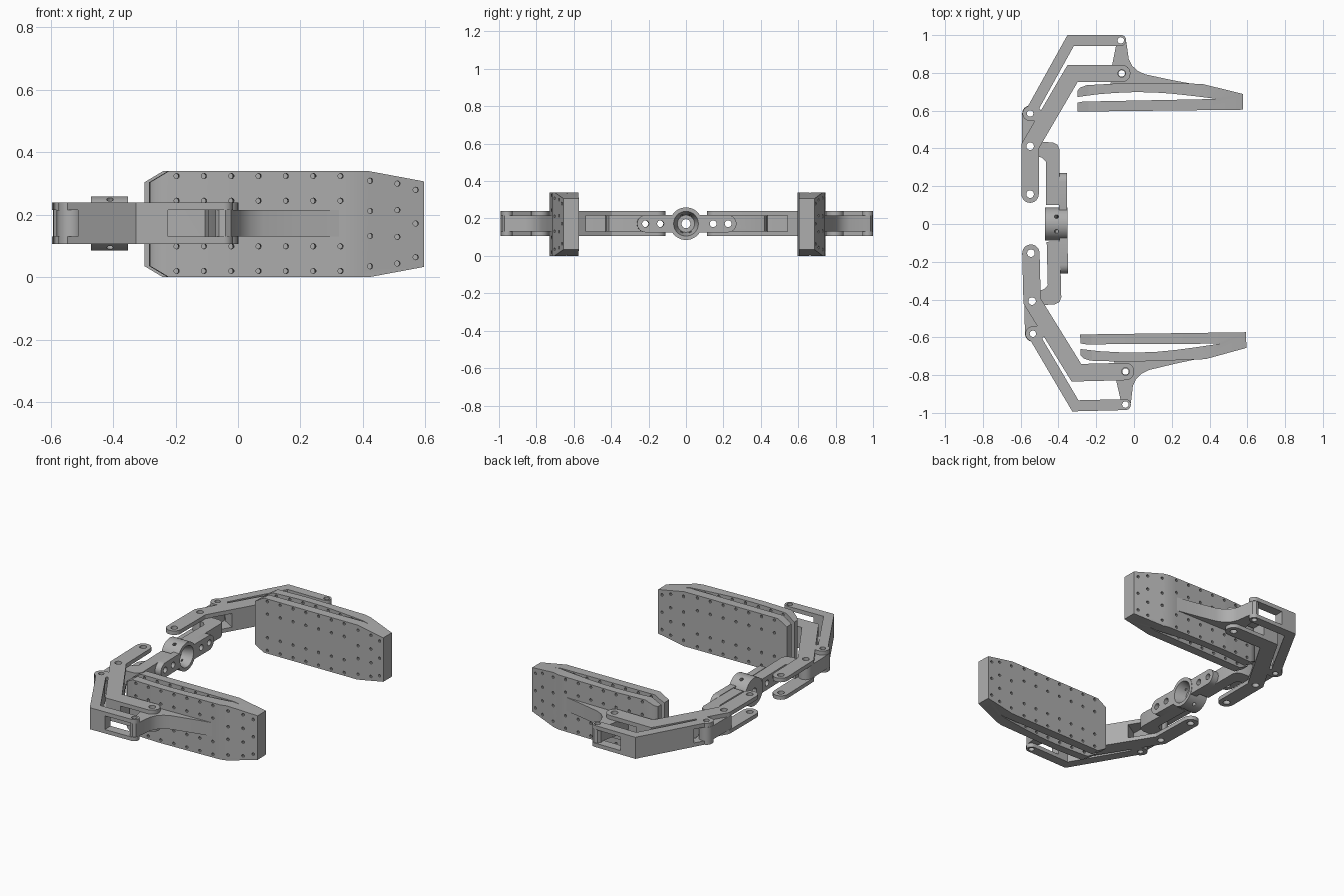
import bpy, bmesh, math
from mathutils import Vector, Matrix

if "Cube" in bpy.data.objects:
    bpy.data.objects.remove(bpy.data.objects["Cube"], do_unlink=True)

GREY = (0.42, 0.42, 0.42, 1)
grey = bpy.data.materials.new("plain grey")
grey.use_nodes = True
grey.diffuse_color = GREY
grey.node_tree.nodes["Principled BSDF"].inputs["Base Color"].default_value = GREY

MID = 0.172                      # height of the linkage centre plane
TONGUE = (0.13, 0.215)           # thickness of parts that sit inside the forks
FORK = (0.106, 0.24)             # full thickness of the forked links


def finish(name, bm):
    bmesh.ops.recalc_face_normals(bm, faces=bm.faces)
    mesh = bpy.data.meshes.new(name)
    bm.to_mesh(mesh)
    bm.free()
    mesh.materials.append(grey)
    ob = bpy.data.objects.new(name, mesh)
    bpy.context.collection.objects.link(ob)
    return ob


def prism(name, pts, lo, hi, axis="z"):
    """Extrude a 2D outline along z (outline in xy) or y (outline in xz)."""
    place = (lambda a, b, c: (a, b, c)) if axis == "z" else (lambda a, b, c: (a, c, b))
    bm = bmesh.new()
    face = bm.faces.new([bm.verts.new(place(a, b, lo)) for a, b in pts])
    ext = bmesh.ops.extrude_face_region(bm, geom=[face])["geom"]
    shift = Vector(place(0, 0, hi - lo))
    bmesh.ops.translate(bm, vec=shift, verts=[v for v in ext if isinstance(v, bmesh.types.BMVert)])
    return finish(name, bm)


def bar(path, r, rounded=True):
    """Outline of a bent bar with mitred corners and round or flat ends."""
    p = [Vector(q) for q in path]
    d = [(b - a).normalized() for a, b in zip(p, p[1:])]
    n = [Vector((-v.y, v.x)) for v in d]
    off = [n[0]] + [(a + b) / (1 + a.dot(b)) for a, b in zip(n, n[1:])] + [n[-1]]

    def cap(c, nn, dd):
        if not rounded:
            return []
        arc = [math.pi * k / 12 for k in range(1, 12)]
        return [c + r * (nn * math.cos(a) + dd * math.sin(a)) for a in arc]

    left = [c + o * r for c, o in zip(p, off)]
    right = [c - o * r for c, o in zip(p, off)]
    return left + cap(p[-1], n[-1], d[-1]) + right[::-1] + cap(p[0], -n[0], -d[0])


def pins(centres, r, length, axis, sides=20):
    """One cutter made of several cylinders along the given axis."""
    bm = bmesh.new()
    for c in centres:
        turn = Vector((0, 0, 1)).rotation_difference(Vector(axis)).to_matrix().to_4x4()
        bmesh.ops.create_cone(bm, cap_ends=True, segments=sides, radius1=r, radius2=r,
                              depth=length, matrix=Matrix.Translation(c) @ turn)
    return finish("cutter", bm)


def cut(ob, cutter, op="DIFFERENCE"):
    mod = ob.modifiers.new("cut", "BOOLEAN")
    mod.operation, mod.solver, mod.object = op, "EXACT", cutter
    with bpy.context.temp_override(object=ob, active_object=ob):
        bpy.ops.object.modifier_apply(modifier=mod.name)
    bpy.data.objects.remove(cutter, do_unlink=True)


def drill(ob, pivots, r=0.02):
    cut(ob, pins([(x, y, MID) for x, y in pivots], r, 0.5, (0, 0, 1)))


# Pivot points of one side
drive, base_in, base_out = (-0.55, 0.158), (-0.55, 0.412), (-0.55, 0.585)
tip_in, tip_out = (-0.065, 0.797), (-0.07, 0.972)
half = []

# Bent crank, forked at both ends
crank_bend = (-0.325, 0.797)
crank = prism("crank_link", bar([drive, base_in, crank_bend, tip_in], 0.046), *FORK)
cut(crank, prism("cutter", bar([(-0.55, 0.05), base_in, (-0.46, 0.566)], 0.06, False), *TONGUE))
cut(crank, prism("cutter", bar([(-0.25, 0.797), (0.05, 0.797)], 0.06, False), *TONGUE))
drill(crank, [drive, base_in, tip_in])
half.append(crank)

# Slim outer link, forked at both ends
outer = prism("outer_link", bar([base_out, (-0.335, 0.972), tip_out], 0.029), *FORK)
cut(outer, prism("cutter", bar([base_out, (-0.53, 0.585)], 0.04), *FORK), "UNION")
cut(outer, prism("cutter", bar([(-0.6, 0.495), (-0.505, 0.666)], 0.09, False), *TONGUE))
cut(outer, prism("cutter", bar([(-0.25, 0.972), (0.05, 0.972)], 0.06, False), *TONGUE))
drill(outer, [base_out, tip_out], 0.017)
half.append(outer)

# Base arm, its pivot tongue and its bolted flange
arm = prism("base_arm", [(-0.395, 0.1), (-0.395, 0.395), (-0.405, 0.42), (-0.43, 0.432),
                         (-0.515, 0.435), (-0.515, 0.36), (-0.485, 0.35), (-0.465, 0.33),
                         (-0.465, 0.1)], *TONGUE)
tongue = prism("base_tongue", bar([base_in, base_out], 0.042), *TONGUE)
drill(tongue, [base_in, base_out])
flange_outline = bar([(0.07, MID), (0.224, MID)], 0.046)
flange = prism("base_flange", flange_outline, 0, 0.042)
flange.data.transform(Matrix(((0, 0, 1, -0.397), (1, 0, 0, 0), (0, 1, 0, 0), (0, 0, 0, 1))))
for ob in (arm, flange):
    cut(ob, pins([(-0.42, y, MID) for y in (0.145, 0.225)], 0.018, 0.3, (1, 0, 0)))
half += [arm, tongue, flange]

# Split finger pad: V-shaped section trimmed to a chamfered side outline
pad = prism("finger_pad", [
    (-0.30, 0.595), (0.578, 0.605), (0.578, 0.688), (0.36, 0.742), (0.2, 0.744), (-0.05, 0.746),
    (-0.25, 0.735), (-0.285, 0.722), (-0.30, 0.705), (-0.30, 0.672), (-0.2, 0.686),
    (-0.1, 0.694), (0, 0.698), (0.1, 0.697), (0.2, 0.69), (0.32, 0.677), (0.44, 0.662),
    (-0.27, 0.648), (-0.30, 0.642)], -0.01, 0.35)
cut(pad, prism("cutter", [(-0.31, 0.042), (-0.31, 0.298), (-0.24, 0.34), (0.40, 0.34),
                          (0.60, 0.303), (0.60, 0.037), (0.40, 0), (-0.24, 0)],
               0.5, 0.9, "y"), "INTERSECT")
holes = [(-0.215 + 0.0875 * i, MID + s * h) for i in range(7) for s in (-1, 1) for h in (0.073, 0.152)]
holes += [(x, MID + s * h) for x, a, b in ((0.405, 0.04, 0.137), (0.493, 0.043, 0.128))
          for s in (-1, 1) for h in (a, b)]
holes += [(0.552, MID + h) for h in (-0.108, 0, 0.108)]
cut(pad, pins([(x, 0.67, z) for x, z in holes], 0.0085, 0.4, (0, 1, 0), 10))
half.append(pad)

# Finger bracket: tapered rib rising to the two link pivots
bracket = prism("finger_bracket", [
    (-0.125, 0.725), (0.33, 0.725), (0.33, 0.738), (0.2, 0.762), (0.06, 0.792), (0.02, 0.81),
    (-0.01, 0.838), (-0.028, 0.875), (-0.04, 0.96), (-0.047, 0.987), (-0.065, 0.997),
    (-0.085, 0.993), (-0.097, 0.975), (-0.095, 0.945), (-0.115, 0.845)], TONGUE[0], TONGUE[1])
drill(bracket, [tip_in, tip_out], 0.017)
half.append(bracket)

# Mirror the whole side, with the slight turn the mechanism stands at
turned = (Matrix.Translation((-0.045, -0.781, 0)) @ Matrix.Rotation(0.025, 4, "Z")
          @ Matrix.Translation((0.065, 0.797, 0)) @ Matrix.Scale(-1, 4, (0, 1, 0)))
parts = list(half)
for ob in half:
    twin = ob.copy()
    twin.data = ob.data.copy()
    twin.data.transform(turned)
    twin.data.flip_normals()
    twin.name = "right_" + ob.name
    ob.name = "left_" + ob.name
    bpy.context.collection.objects.link(twin)
    parts.append(twin)

# Central mounting hub: turned profile with a tapered bore
bm = bmesh.new()
profile = [(-0.47, 0.024), (-0.47, 0.087), (-0.353, 0.087), (-0.353, 0.066), (-0.42, 0.046), (-0.42, 0.024)]
STEPS = 48
rings = [[bm.verts.new((x, r * math.cos(a), MID + r * math.sin(a))) for x, r in profile]
         for a in (2 * math.pi * k / STEPS for k in range(STEPS))]
for i, ring in enumerate(rings):
    nxt = rings[(i + 1) % STEPS]
    for j in range(len(profile)):
        k = (j + 1) % len(profile)
        bm.faces.new((ring[j], ring[k], nxt[k], nxt[j]))
hub = finish("mounting_hub", bm)
for a in (63, 117, 243, 297):        # radial screw holes
    ray = Vector((0, math.cos(math.radians(a)), math.sin(math.radians(a))))
    cut(hub, pins([Vector((-0.41, 0, MID)) + ray * 0.08], 0.011, 0.06, ray, 12))
# Trim the flanges clear of the bore
for ob in parts:
    if "base_flange" in ob.name:
        cut(ob, pins([(-0.37, 0, MID)], 0.075, 0.3, (1, 0, 0), 32))
parts.append(hub)

# Smooth the round surfaces and keep hard edges
for ob in bpy.context.view_layer.objects:
    ob.select_set(ob in parts)
bpy.context.view_layer.objects.active = hub
bpy.ops.object.shade_smooth_by_angle(angle=math.radians(30))
